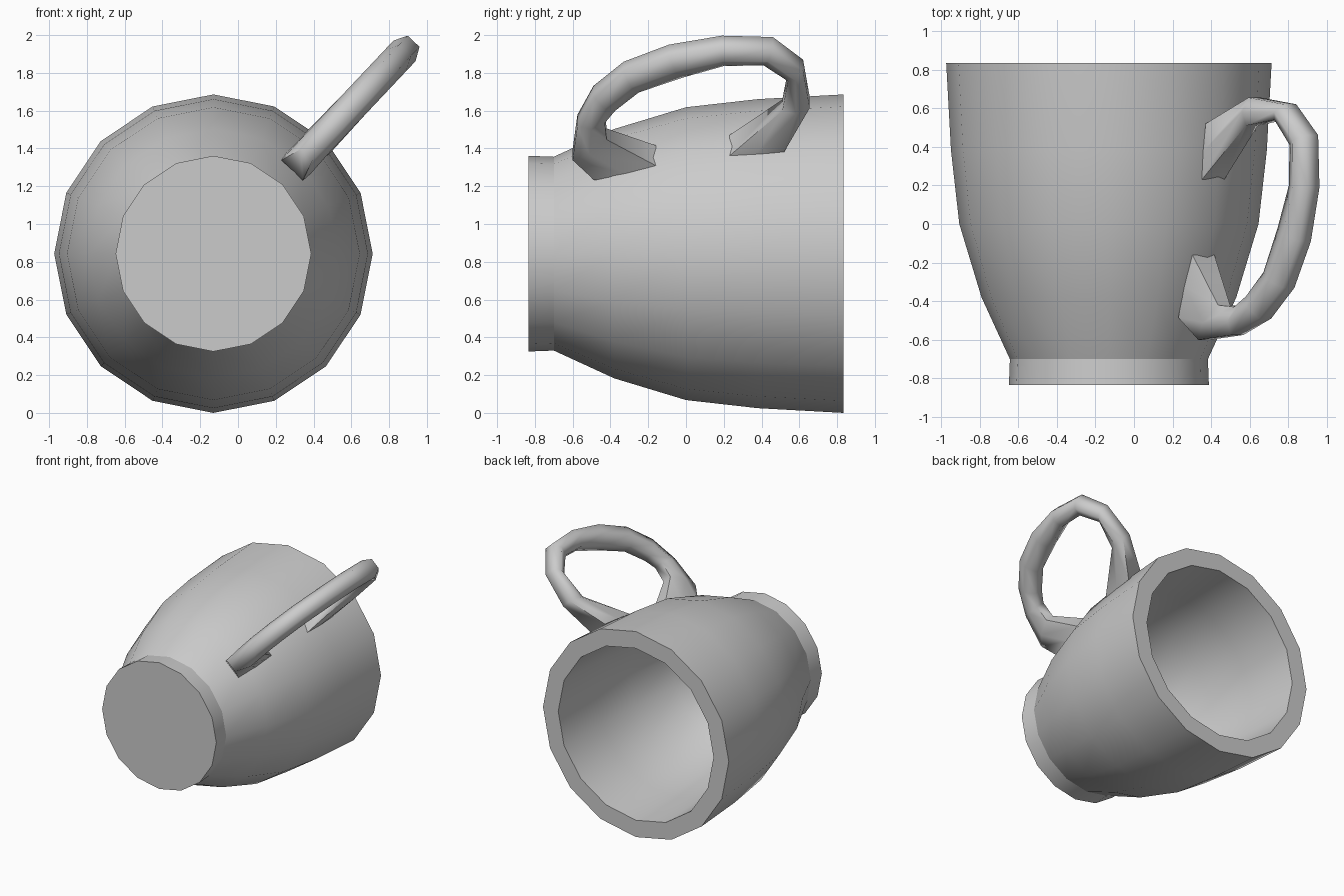
import bpy, bmesh, math

if "Cube" in bpy.data.objects:
    bpy.data.objects.remove(bpy.data.objects["Cube"])

AX, AZ = -0.13, 0.843          # cup axis runs along y through this point
ANG = math.radians(46.7)       # direction in which the handle points


def finish(name, bm):
    bmesh.ops.recalc_face_normals(bm, faces=bm.faces)
    me = bpy.data.meshes.new(name)
    bm.to_mesh(me)
    bm.free()
    ob = bpy.data.objects.new(name, me)
    bpy.context.collection.objects.link(ob)
    bpy.ops.object.select_all(action='DESELECT')
    ob.select_set(True)
    bpy.context.view_layer.objects.active = ob
    return ob


def loft(bm, rings):
    """Bridge successive vertex rings and cap both ends."""
    rows = [[bm.verts.new(p) for p in ring] for ring in rings]
    n = len(rows[0])
    for a, b in zip(rows, rows[1:]):
        for i in range(n):
            j = (i + 1) % n
            bm.faces.new((a[i], a[j], b[j], b[i]))
    bm.faces.new(rows[0])
    bm.faces.new(rows[-1])


# Cup lying on its side: outer wall from foot to rim, then inner wall to floor
profile = [(-0.835, 0.518), (-0.70, 0.513), (-0.38, 0.66), (0, 0.775),
           (0.38, 0.818), (0.835, 0.843),
           (0.835, 0.705), (0.38, 0.683), (0, 0.645), (-0.38, 0.53), (-0.64, 0.41)]
bm = bmesh.new()
loft(bm, [[(AX + r * math.cos(k * math.pi / 8), y, AZ + r * math.sin(k * math.pi / 8))
           for k in range(16)] for y, r in profile])
finish("cup_body", bm)
bpy.ops.object.shade_smooth_by_angle(angle=math.radians(25))


# Handle: six-sided rings given by outer and inner points (y, radius), flared at the wall
def handle_point(y, r, side):
    c, s = math.cos(ANG), math.sin(ANG)
    return (AX + r * c - side * s, y, AZ + r * s + side * c)


def hex_ring(yo, ro, yi, ri, flat=0.043, wide=0.08):
    ym, rm = (yo + yi) / 2, (ro + ri) / 2
    return [handle_point(*p) for p in (
        (yo, ro, flat), (ym, rm, wide), (yi, ri, flat),
        (yi, ri, -flat), (ym, rm, -wide), (yo, ro, -flat))]


sections = [
    (-0.485, 0.607, -0.16, 0.714, 0.078, 0.085),
    (-0.60, 0.72, -0.42, 0.87),
    (-0.575, 0.97, -0.43, 0.99),
    (-0.49, 1.18, -0.375, 1.08),
    (-0.33, 1.356, -0.25, 1.213),
    (-0.09, 1.48, -0.02, 1.32),
    (0.19, 1.545, 0.20, 1.405),
    (0.46, 1.535, 0.41, 1.41),
    (0.62, 1.37, 0.54, 1.295),
    (0.655, 1.10, 0.51, 1.08),
    (0.52, 0.816, 0.23, 0.787, 0.08, 0.085),
]
bm = bmesh.new()
loft(bm, [hex_ring(*s) for s in sections])
finish("handle", bm)
bpy.ops.object.shade_smooth_by_angle(angle=math.radians(65))
